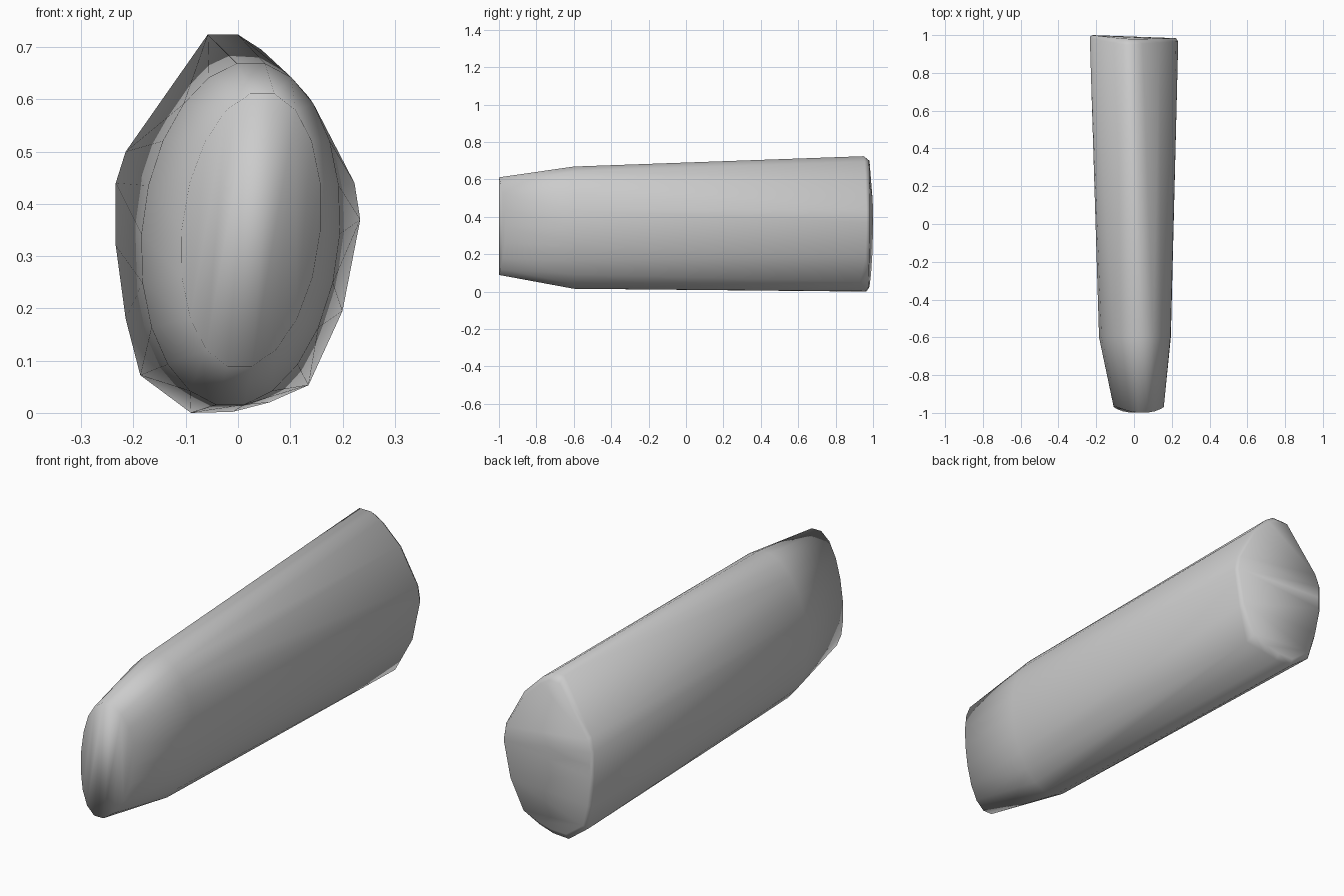
import bpy, bmesh, math

if "Cube" in bpy.data.objects:
    bpy.data.objects.remove(bpy.data.objects["Cube"])

bm = bmesh.new()


def oval(cx, cz, rx, rz, y, n, bulge=0.0, lean=0.0):
    """Add an oval ring facing -y; bulge sets the sides back, lean shifts the top sideways."""
    for i in range(n):
        a = 2 * math.pi * i / n
        c, s = math.cos(a), math.sin(a)
        bm.verts.new((cx + rx * c + lean * s, y + bulge * c * c, cz + rz * s))


# narrow rounded nose and the shoulder behind it
oval(0.025, 0.35, 0.133, 0.265, -1.0, 18, bulge=0.035, lean=0.022)
oval(0.005, 0.342, 0.19, 0.33, -0.6, 22, lean=0.02)

# irregular rim at the wide back end: x, y, z
rim = [(-0.058, 0.95, 0.724), (0, 0.95, 0.724), (0.045, 0.955, 0.695),
       (0.135, 0.96, 0.605), (0.223, 0.965, 0.44), (0.234, 0.965, 0.37),
       (0.2, 0.96, 0.195), (0.135, 0.93, 0.053), (0.06, 0.955, 0.02),
       (-0.01, 0.96, 0.002), (-0.09, 0.965, 0.0), (-0.187, 0.965, 0.072),
       (-0.215, 0.975, 0.18), (-0.234, 0.99, 0.32), (-0.234, 0.99, 0.44),
       (-0.215, 0.98, 0.5)]
for p in rim:
    bm.verts.new(p)

# shallow domed back cap
for x, y, z in rim:
    dz = (z - 0.37) * 0.93
    bm.verts.new((x * 0.95, 0.992 - x * 0.035 - 0.12 * dz * dz, 0.37 + dz))
bm.verts.new((-0.22, 1.0, 0.38))

# wrap the sections in one skin
res = bmesh.ops.convex_hull(bm, input=bm.verts[:])
loose = [v for v in bm.verts if not v.link_faces]
bmesh.ops.delete(bm, geom=loose, context='VERTS')
bmesh.ops.recalc_face_normals(bm, faces=bm.faces[:])
for f in bm.faces:
    f.smooth = True

me = bpy.data.meshes.new("tapered_handle")
bm.to_mesh(me)
bm.free()
obj = bpy.data.objects.new("tapered_handle", me)
bpy.context.collection.objects.link(obj)
